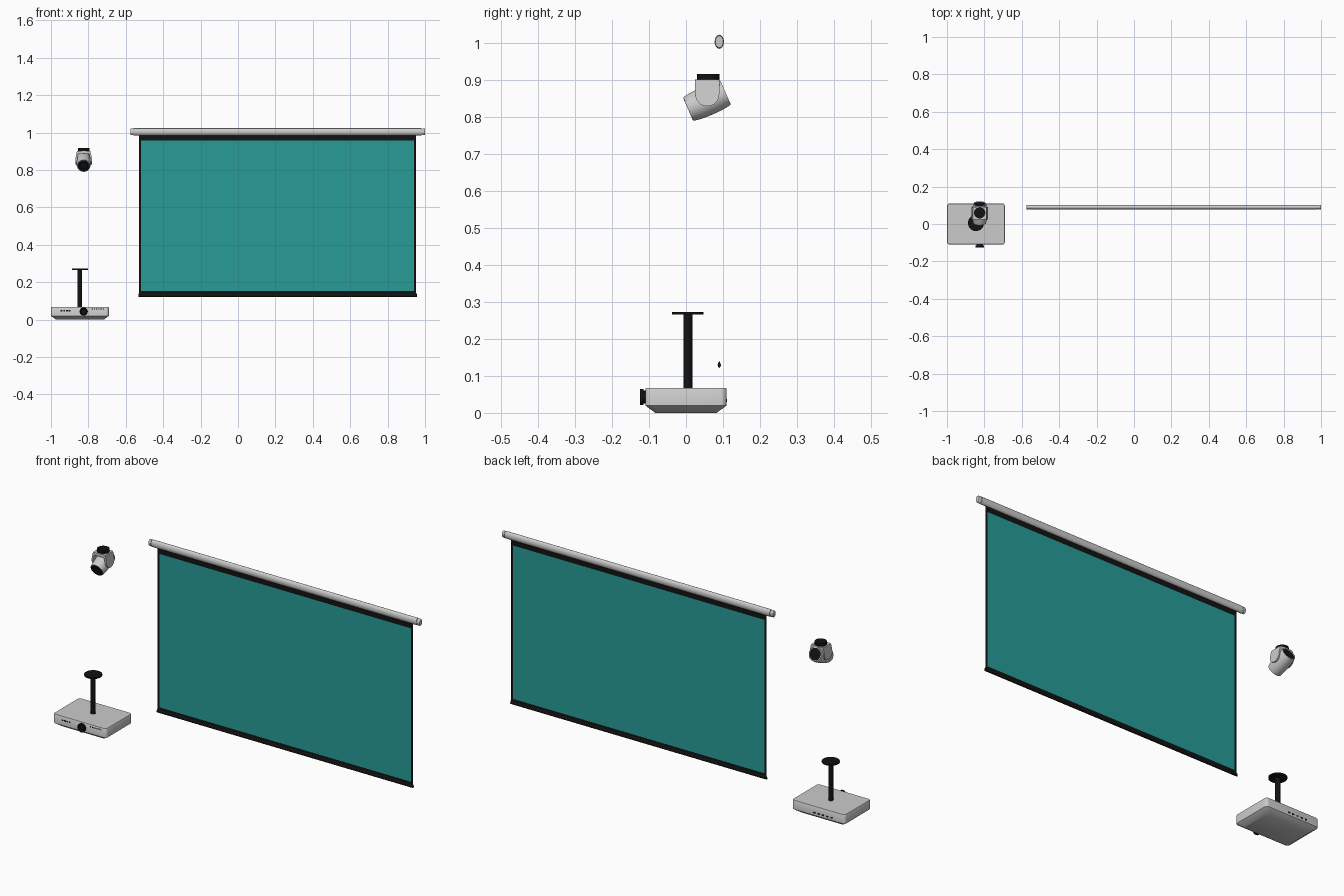
import bpy, bmesh
from math import pi, sin, cos, radians
from mathutils import Matrix, Vector

if "Cube" in bpy.data.objects:
    bpy.data.objects.remove(bpy.data.objects["Cube"])


def material(name, rgb):
    m = bpy.data.materials.new(name)
    m.diffuse_color = (*rgb, 1)
    m.use_nodes = True
    m.node_tree.nodes["Principled BSDF"].inputs["Base Color"].default_value = m.diffuse_color
    return m


BLACK = material("black", (0.006, 0.006, 0.006))
TEAL = material("teal", (0.02, 0.33, 0.31))


def finish(name, bm, mat=None, smooth=True):
    bmesh.ops.recalc_face_normals(bm, faces=bm.faces)
    me = bpy.data.meshes.new(name)
    bm.to_mesh(me)
    bm.free()
    ob = bpy.data.objects.new(name, me)
    bpy.context.collection.objects.link(ob)
    if mat:
        me.materials.append(mat)
    if smooth:
        bpy.ops.object.select_all(action='DESELECT')
        ob.select_set(True)
        bpy.context.view_layer.objects.active = ob
        bpy.ops.object.shade_smooth_by_angle(angle=radians(35))
    return ob


def loft(name, rings, mat=None):
    """Skin equal-length point rings and cap both ends."""
    bm = bmesh.new()
    vs = [[bm.verts.new(p) for p in r] for r in rings]
    n = len(vs[0])
    for a, b in zip(vs, vs[1:]):
        for i in range(n):
            j = (i + 1) % n
            bm.faces.new((a[i], a[j], b[j], b[i]))
    bm.faces.new(vs[0])
    bm.faces.new(vs[-1])
    return finish(name, bm, mat)


def lathe(name, profile, origin, axis, mat=None, n=32, squash=1):
    """Revolve (radius, distance) pairs along an axis; squash narrows one way."""
    rot = Vector(axis).to_track_quat('Z', 'Y').to_matrix().to_4x4()
    m = Matrix.Translation(origin) @ rot
    rings = [[m @ Vector((r * cos(2 * pi * i / n), r * sin(2 * pi * i / n), h))
              for i in range(n)] for r, h in profile]
    ob = loft(name, rings, mat)
    if squash != 1:
        for v in ob.data.vertices:
            v.co.y = origin[1] + (v.co.y - origin[1]) * squash
    return ob


def box(name, x0, x1, y0, y1, z0, z1, mat=None):
    return loft(name, [[(x0, y0, z), (x1, y0, z), (x1, y1, z), (x0, y1, z)]
                       for z in (z0, z1)], mat)


def round_rect(cx, cy, hx, hy, r, z, seg=6):
    pts = []
    for k, (sx, sy) in enumerate(((1, 1), (-1, 1), (-1, -1), (1, -1))):
        for i in range(seg + 1):
            a = pi / 2 * (k + i / seg)
            pts.append((cx + sx * (hx - r) + r * cos(a),
                        cy + sy * (hy - r) + r * sin(a), z))
    return pts


# Roll-down screen: double-sided sheets, black border strips
def sheet(name, x0, x1, z0, z1, mat):
    bm = bmesh.new()
    bm.faces.new([bm.verts.new((x, 0.09, z)) for x, z in
                  ((x0, z0), (x1, z0), (x1, z1), (x0, z1))])
    finish(name, bm, mat, False)


sheet("screen_cloth", -0.518, 0.942, 0.152, 0.958, TEAL)
sheet("border_top", -0.53, 0.953, 0.958, 0.995, BLACK)
sheet("border_bottom", -0.53, 0.953, 0.135, 0.152, BLACK)
sheet("border_left", -0.53, -0.518, 0.152, 0.958, BLACK)
sheet("border_right", 0.942, 0.953, 0.152, 0.958, BLACK)

# Teardrop weight bar along the bottom edge
drop = ((0, 0.14), (0.003, 0.134), (0.0045, 0.129), (0.003, 0.124), (0, 0.122),
        (-0.003, 0.124), (-0.0045, 0.129), (-0.003, 0.134))
loft("weight_bar", [[(x, 0.09 + y, z) for y, z in drop]
                    for x in (-0.533, 0.956)], BLACK)

# Oval roller case with stepped end caps
lathe("roller_case", [(0.019, 0), (0.019, 1.54)], (-0.558, 0.09, 1.004),
      (1, 0, 0), squash=0.66)
for side, x, d in (("left", -0.558, -1), ("right", 0.982, 1)):
    lathe(side + "_end_cap", [(0.014, 0), (0.014, 0.004), (0.018, 0.004),
                              (0.018, 0.015), (0.016, 0.018)],
          (x, 0.09, 1.004), (d, 0, 0), squash=0.66)

# Projector case with tapered underside
PX = -0.845
loft("projector_case", [round_rect(PX, 0, hx, hy, r, z) for hx, hy, r, z in (
    (0.128, 0.083, 0.012, 0), (0.155, 0.11, 0.016, 0.02),
    (0.155, 0.11, 0.016, 0.064), (0.153, 0.108, 0.014, 0.067))])

# Projector lens
lathe("projector_lens", [(0.018, 0), (0.018, 0.006), (0.022, 0.006),
                         (0.022, 0.016), (0.018, 0.016), (0.013, 0.009)],
      (-0.825, -0.109, 0.043), (0, -1, 0), BLACK)

# Front buttons and vents, rear sockets
for i in range(4):
    box(f"front_button_{i}", -0.948 + i * 0.014, -0.938 + i * 0.014,
        -0.1105, -0.109, 0.044, 0.051, BLACK)
for i in range(6):
    x = -0.782 + i * 0.012
    box(f"front_vent_{i}", x, x + 0.006, -0.1105, -0.109, 0.053, 0.06, BLACK)
for i in range(5):
    x = -0.93 + i * 0.025
    box(f"rear_socket_{i}", x, x + 0.014, 0.109, 0.1105, 0.03, 0.038, BLACK)

# Ceiling mount pole and plate
lathe("mount_pole", [(0.012, 0), (0.012, 0.204)], (PX, 0.005, 0.065),
      (0, 0, 1), BLACK)
lathe("mount_plate", [(0.043, 0), (0.043, 0.007)], (PX, 0.005, 0.266),
      (0, 0, 1), BLACK)

# Camera: ceiling disc, fork and tilted barrel
CX = -0.825
lathe("camera_base", [(0.03, 0), (0.03, 0.016)], (CX, 0.06, 0.901),
      (0, 0, 1), BLACK)
arm = [(0.025, 0.9)] + [(0.0575 - 0.0325 * cos(a), 0.862 - 0.0325 * sin(a))
                        for a in [pi * i / 14 for i in range(15)]] + [(0.09, 0.9)]
for side, s in (("left", -1), ("right", 1)):
    loft(side + "_fork_arm", [[(CX + s * (x - (0.008 if z > 0.89 else 0)), y, z)
                              for y, z in arm] for x in (0.034, 0.044)])
loft("fork_bridge", [round_rect(CX, 0.0575, 0.036, 0.0325, 0.008, z)
                     for z in (0.888, 0.902)])

# Barrel has a bulging side and recessed black ends
tilt = Vector((0, -cos(radians(23.5)), -sin(radians(23.5))))
mid = Vector((CX, 0.057, 0.844))
lathe("camera_barrel", [(0.029, -0.047), (0.031, -0.055), (0.035, -0.055),
                        (0.038, -0.036), (0.0395, -0.015), (0.0395, 0.015),
                        (0.038, 0.036), (0.035, 0.055), (0.032, 0.055),
                        (0.031, 0.05)], mid, tilt)
lathe("camera_lens", [(0.032, 0), (0.032, 0.006), (0.022, 0.006), (0.019, 0.002)],
      mid + tilt * 0.05, tilt, BLACK)
lathe("camera_rear_panel", [(0.03, 0), (0.03, 0.006)], mid - tilt * 0.046,
      -tilt, BLACK)
